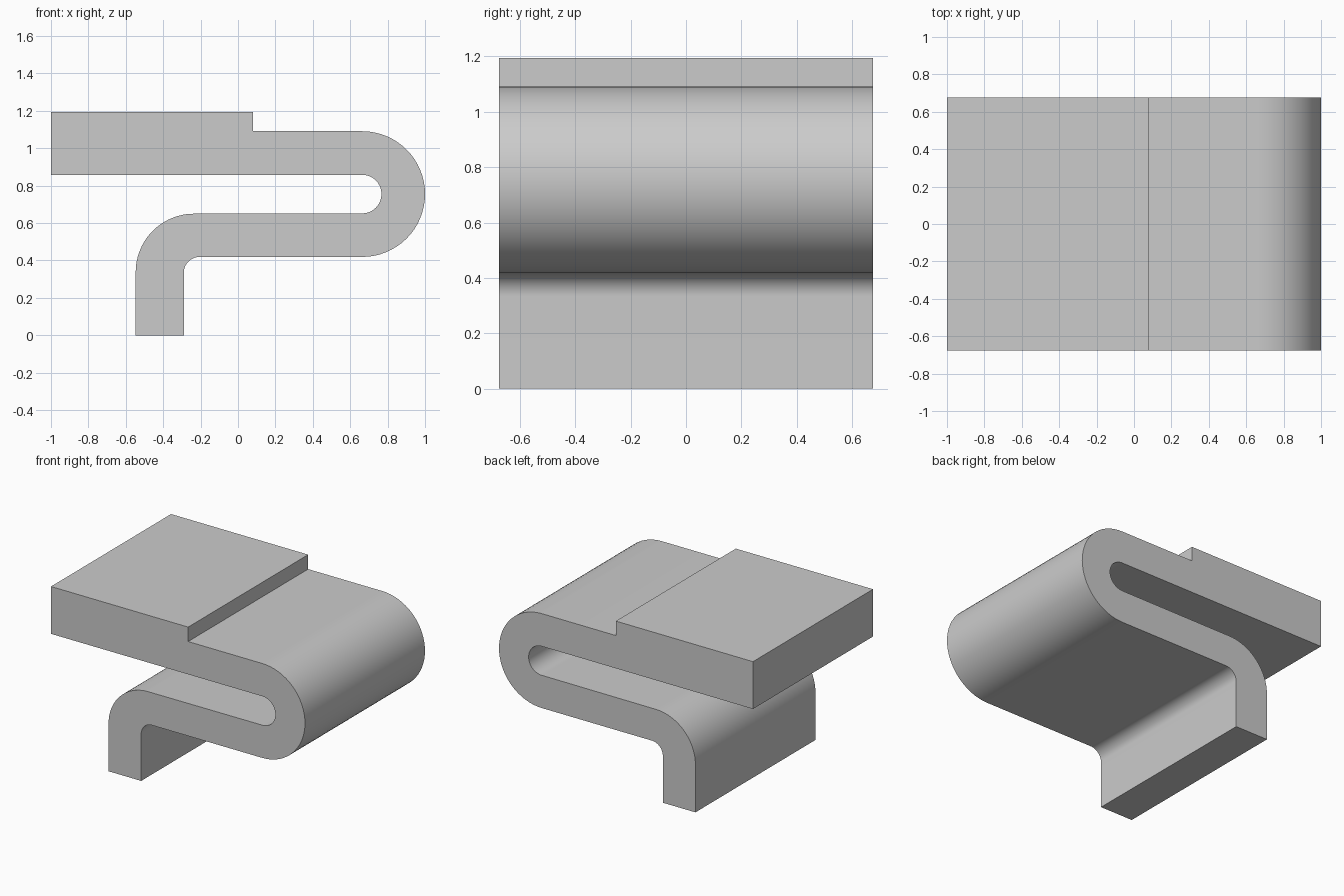
import bpy
import bmesh
from math import cos, sin, radians

cube = bpy.data.objects.get("Cube")
if cube:
    bpy.data.objects.remove(cube, do_unlink=True)

HALF_DEPTH = 0.675
BEND = (0.664, 0.755)          # shared centre of the U-bend


def arc(centre, radius, start, end, steps=32):
    """Points along a circular arc, angles in degrees."""
    angles = [radians(start + (end - start) * i / steps) for i in range(steps + 1)]
    return [(centre[0] + radius * cos(a), centre[1] + radius * sin(a)) for a in angles]


def extrude_profile(name, outline, material):
    """Extrude an x-z outline along y into a solid."""
    bm = bmesh.new()
    face = bm.faces.new([bm.verts.new((x, -HALF_DEPTH, z)) for x, z in outline])
    result = bmesh.ops.extrude_face_region(bm, geom=[face], use_keep_orig=True)
    moved = [g for g in result["geom"] if isinstance(g, bmesh.types.BMVert)]
    bmesh.ops.translate(bm, verts=moved, vec=(0, 2 * HALF_DEPTH, 0))
    bmesh.ops.recalc_face_normals(bm, faces=bm.faces)
    mesh = bpy.data.meshes.new(name)
    bm.to_mesh(mesh)
    bm.free()
    mesh.materials.append(material)
    obj = bpy.data.objects.new(name, mesh)
    bpy.context.collection.objects.link(obj)
    bpy.ops.object.select_all(action="DESELECT")
    obj.select_set(True)
    bpy.context.view_layer.objects.active = obj
    bpy.ops.object.shade_smooth_by_angle(angle=radians(30))
    return obj


# Plain grey finish
grey = bpy.data.materials.new("light_grey")
grey.use_nodes = True
colour = (0.6, 0.6, 0.6, 1)
grey.diffuse_color = colour
grey.node_tree.nodes["Principled BSDF"].inputs["Base Color"].default_value = colour

# Folded strip: stepped top plate, U-bend, lower run and foot
outline = [(-1, 0.857), (-1, 1.194), (0.08, 1.194), (0.08, 1.091)]
outline += arc(BEND, 0.336, 90, -90)                    # outside of U-bend
outline += arc((-0.205, 0.334), 0.085, 90, 180, 16)     # inside of foot bend
outline += [(-0.29, 0), (-0.547, 0)]                    # foot
outline += arc((-0.235, 0.338), 0.312, 180, 90, 24)     # outside of foot bend
outline += arc(BEND, 0.103, -90, 90)                    # inside of U-bend
extrude_profile("folded_bracket", outline, grey)
